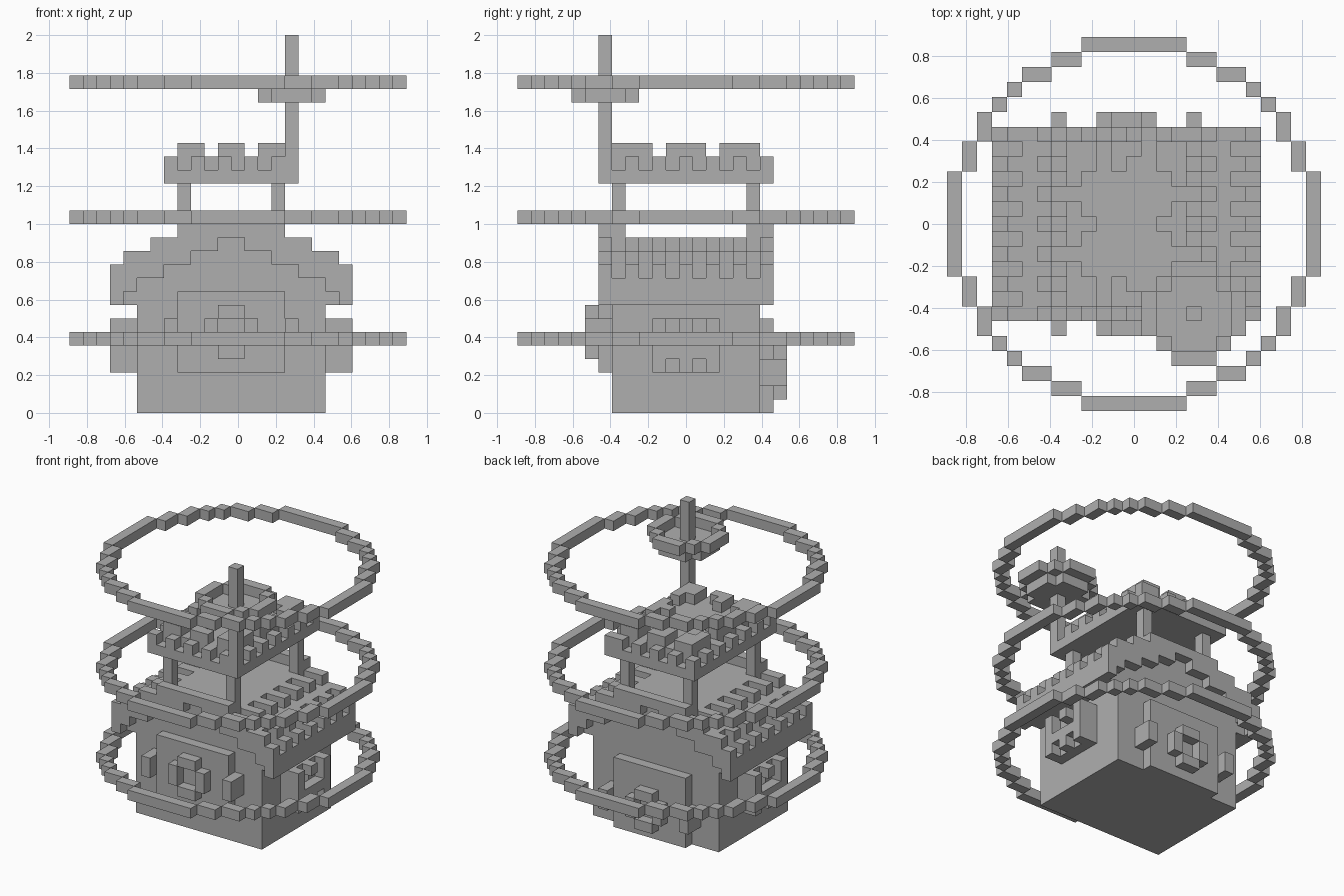
import bpy, bmesh
from mathutils import Vector

if "Cube" in bpy.data.objects:
    bpy.data.objects.remove(bpy.data.objects["Cube"], do_unlink=True)

U = 1 / 14            # size of one block
MID = 12.5            # grid centre in x and y

stone = bpy.data.materials.new("grey_stone")
stone.use_nodes = True
stone.diffuse_color = (0.43, 0.43, 0.43, 1)
stone.node_tree.nodes["Principled BSDF"].inputs["Base Color"].default_value = (0.43, 0.43, 0.43, 1)


def block(x0, x1, y0, y1, z0, z1):
    """All grid cells of a solid box."""
    return {(x, y, z) for x in range(x0, x1) for y in range(y0, y1) for z in range(z0, z1)}


def mirror_x(cells):
    """Add the copy mirrored about the house axis (x = 12)."""
    return cells | {(23 - x, y, z) for x, y, z in cells}


def build(name, cells):
    """Make one object from the exposed sides of the cells."""
    bm = bmesh.new()
    corners = {}

    def vert(p):
        key = tuple(int(round(c)) for c in p)
        if key not in corners:
            x, y, z = key
            corners[key] = bm.verts.new(((x - MID) * U, (y - MID) * U, z * U))
        return corners[key]

    axes = [Vector(r) for r in ((1, 0, 0), (0, 1, 0), (0, 0, 1))]
    for cell in sorted(cells):
        base = Vector(cell)
        for i in range(3):
            n, a, b = axes[i], axes[(i + 1) % 3], axes[(i + 2) % 3]
            for side in (0, 1):
                neighbour = tuple(int(c) for c in base + n * (2 * side - 1))
                if neighbour in cells:
                    continue
                o = base + n * side
                quad = [o, o + a, o + a + b, o + b]
                bm.faces.new([vert(p) for p in (quad if side else quad[::-1])])
    mesh = bpy.data.meshes.new(name)
    bm.to_mesh(mesh)
    bm.free()
    mesh.materials.append(stone)
    obj = bpy.data.objects.new(name, mesh)
    bpy.context.collection.objects.link(obj)


# House walls with the stepped gable
walls = block(5, 19, 7, 18, 0, 10)
for x0, top in ((4, 9), (5, 10), (7, 11), (9, 12), (11, 13)):
    walls |= block(x0, 24 - x0, 7, 18, 8, top)
build("house_walls", walls)

# Stepped roof shell, overhanging front and back
roof = set()
for x0, x1, low, top in ((3, 4, 8, 11), (4, 5, 9, 12), (5, 6, 10, 12), (6, 7, 10, 13),
                         (7, 9, 11, 13), (9, 11, 12, 13)):
    roof |= block(x0, x1, 6, 19, low, top)
for y in range(7, 18, 2):       # notches between the roof teeth
    roof -= block(3, 5, y, y + 1, 10, 12) | block(6, 8, y, y + 1, 12, 13)
roof = mirror_x(roof)
for y in (6, 18):               # ridge kerbs
    roof |= block(8, 16, y, y + 1, 13, 14)
build("roof", roof)


# Front and back panels, each with a square wreath and two lanterns
def panel(name, y, out, z, bottom, top):
    build(name + "_panel", block(8, 16, y, y + 1, bottom, top))
    yo = y + out
    build(name + "_wreath", block(10, 14, yo, yo + 1, z, z + 4)
          - block(11, 13, yo, yo + 1, z + 1, z + 3)
          - {(x, yo, h) for x in (10, 13) for h in (z, z + 3)})
    build(name + "_lanterns", mirror_x(block(7, 8, min(y, yo), max(y, yo) + 1, z + 1, z + 3)))


panel("front", 6, -1, 4, 3, 9)
panel("back", 18, 1, 1, 0, 7)

# Side window boxes with upright bars
side = block(4, 5, 10, 15, 3, 7) - block(4, 5, 12, 13, 4, 6)
for y in (10, 12, 14):
    side |= block(3, 4, y, y + 1, 3, 7)
side -= block(3, 4, 12, 13, 4, 6)
side |= block(3, 4, 11, 14, 4, 5)
build("side_window_boxes", mirror_x(side))

# Pillars under the lookout
pillars = set()
for x in (8, 15):
    for y in (7, 17):
        pillars |= block(x, x + 1, y, y + 1, 13, 17)
build("lookout_pillars", pillars)

# Lookout platform with notched edge and battlements
platform = block(7, 17, 6, 19, 17, 19)
for y in range(7, 18, 2):
    platform -= block(7, 8, y, y + 1, 18, 19) | block(16, 17, y, y + 1, 18, 19)
for x in range(8, 16, 2):
    platform -= block(x, x + 1, 6, 7, 18, 19) | block(x, x + 1, 18, 19, 18, 19)
build("lookout_platform", platform)

merlons = set()
for y in (7, 11, 15):
    merlons |= block(8, 9, y, y + 3, 19, 20) | block(15, 16, y, y + 3, 19, 20)
    merlons |= block(8, 10, y + 1, y + 2, 19, 20) | block(14, 16, y + 1, y + 2, 19, 20)
for x in (8, 11, 14):
    merlons |= block(x, x + 2, 7, 8, 19, 20) | block(x, x + 2, 17, 18, 19, 20)
    merlons |= block(x, x + 1, 8, 9, 19, 20) | block(x, x + 1, 16, 17, 19, 20)
build("battlements", merlons)

# Mast with the crow's nest
build("mast", block(16, 17, 6, 7, 19, 28))
nest = block(14, 19, 4, 9, 23, 24) - {(x, y, 23) for x in (14, 18) for y in (4, 8)}
for a in (-1, 0, 1):
    for b in (-3, 3):
        nest |= {(16 + a, 6 + b, 24), (16 + b, 6 + a, 24)}
nest |= {(16 + a, 6 + b, 24) for a in (-2, 2) for b in (-2, 2)}
nest.discard((16, 6, 23))
build("crows_nest", nest)


# Three large floating hoops
def hoop(z):
    cells = set()
    for row, x0, x1 in ((24, 9, 16), (23, 16, 18), (22, 18, 20), (21, 20, 21)):
        for x in range(x0, x1):
            for px in (x, 24 - x):
                for py in (row, 24 - row):
                    cells |= {(px, py, z), (py, px, z)}
    return cells


for label, z in (("lower", 5), ("middle", 14), ("upper", 24)):
    build(label + "_hoop", hoop(z))
